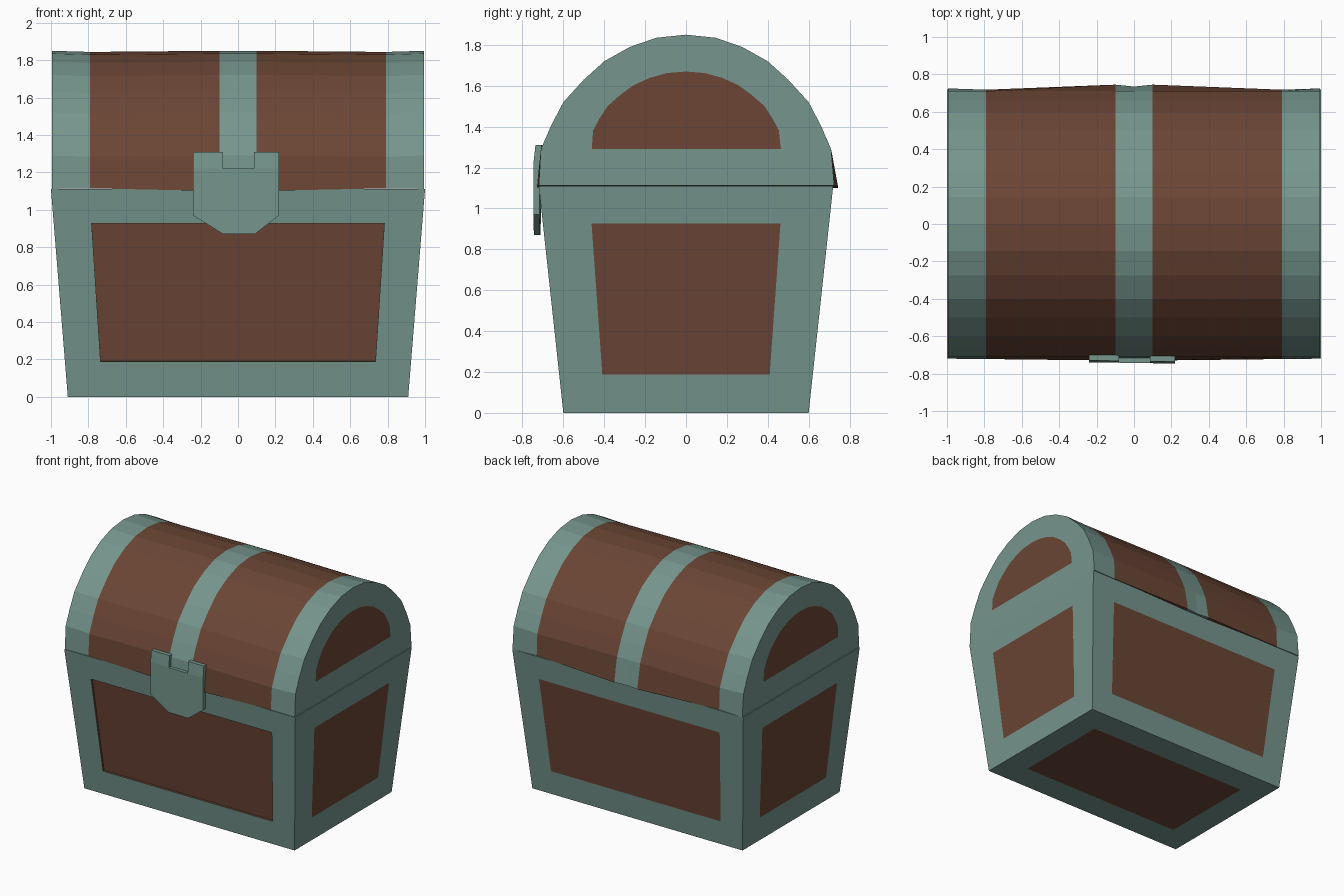
import bpy, bmesh
from mathutils import Vector

if "Cube" in bpy.data.objects:
    bpy.data.objects.remove(bpy.data.objects["Cube"])


def material(name, rgb):
    m = bpy.data.materials.new(name)
    m.diffuse_color = (*rgb, 1)
    m.use_nodes = True
    m.node_tree.nodes["Principled BSDF"].inputs["Base Color"].default_value = m.diffuse_color
    return m


TRIM = material("grey green metal", (0.180, 0.302, 0.266))
WOOD = material("brown wood", (0.146, 0.060, 0.036))


def finish(bm, name):
    bmesh.ops.remove_doubles(bm, verts=bm.verts, dist=0.0005)
    bmesh.ops.recalc_face_normals(bm, faces=bm.faces)
    mesh = bpy.data.meshes.new(name)
    bm.to_mesh(mesh)
    bm.free()
    ob = bpy.data.objects.new(name, mesh)
    bpy.context.collection.objects.link(ob)
    mesh.materials.append(TRIM)
    mesh.materials.append(WOOD)
    return ob


def face(bm, pts, mat=0):
    f = bm.faces.new([bm.verts.new(p) for p in pts])
    f.material_index = mat


def ring(bm, outer, inner, mat=0):
    n = len(outer)
    for i in range(n):
        j = (i + 1) % n
        face(bm, [outer[i], outer[j], inner[j], inner[i]], mat)


def framed(bm, a, b, c, d, u, v0, v1, depth=0.0):
    """Trim frame around a wooden panel on the quad a-b-c-d."""
    a, b, c, d = map(Vector, (a, b, c, d))

    def at(s, t):
        return a.lerp(b, s).lerp(d.lerp(c, s), t)
    lo, hi = (1 - u) / 2, (1 + u) / 2
    inner = [at(lo, v0), at(hi, v0), at(hi, v1), at(lo, v1)]
    ring(bm, [a, b, c, d], inner)
    if depth:
        n = (b - a).cross(d - a).normalized()
        sunk = [p - n * depth for p in inner]
        ring(bm, inner, sunk, 1)
        inner = sunk
    face(bm, inner, 1)


# Tapered base with framed panels on every side and underneath
H = 1.11
lo = [(-.91, -.6, 0), (.91, -.6, 0), (.91, .6, 0), (-.91, .6, 0)]
hi = [(-1, -.72, H), (1, -.72, H), (1, .72, H), (-1, .72, H)]
bm = bmesh.new()
for i in range(4):
    j = (i + 1) % 4
    framed(bm, lo[i], lo[j], hi[j], hi[i], .66 if i % 2 else .794,
           .17, .835, .015 if i == 0 else 0)
framed(bm, lo[3], lo[2], lo[1], lo[0], .78, .175, .825)
face(bm, hi)
finish(bm, "chest_base")

# Rounded lid: faceted arch through a few stations, slightly flared mid-length
half = [(.72, 1.112), (.71, 1.29), (.66, 1.405), (.60, 1.52), (.50, 1.63),
        (.40, 1.72), (.275, 1.79), (.145, 1.835), (0, 1.85)]
arch = half + [(-y, z) for y, z in half[-2::-1]]
# x, rim y at the back, rim y at the front, rim z, height offset
stations = [(.995, .725, .72, 1.112, 0), (.79, .718, .722, 1.115, -.006),
            (.1, .745, .730, 1.10, 0), (0, .735, .726, 1.10, 0)]
stations += [(-s[0], *s[1:]) for s in stations[-2::-1]]


def section(x, back, front, rim, dz):
    pts = [Vector((x, y, z + dz)) for y, z in arch]
    pts[0] = Vector((x, back, rim))
    pts[-1] = Vector((x, -front, rim))
    return pts


bm = bmesh.new()
rows = [section(*s) for s in stations]
for p, q in zip(rows, rows[1:]):
    wood = 1 if .1 < abs(p[0].x + q[0].x) / 2 < .79 else 0
    ring(bm, p, q, wood)
for end in (rows[0], rows[-1]):
    window = [Vector((p.x, p.y * .64, 1.29 + (p.z - 1.112) * .515)) for p in end]
    ring(bm, end, window)
    face(bm, window, 1)
finish(bm, "chest_lid")


# Latch plate with a notch at the top, leaning back with the lid
def latch_pt(x, z):
    return (x, -.743 - .015 * x + max(0, z - 1.22) * .11, z)


bm = bmesh.new()
for outline in (
        [(-.24, .97), (-.08, .87), (.09, .87), (.22, .97),
         (.22, 1.22), (.085, 1.22), (-.08, 1.22), (-.24, 1.22)],
        [(-.24, 1.22), (-.08, 1.22), (-.08, 1.31), (-.24, 1.31)],
        [(.085, 1.22), (.22, 1.22), (.22, 1.31), (.085, 1.31)]):
    face(bm, [latch_pt(*p) for p in outline])
bmesh.ops.remove_doubles(bm, verts=bm.verts, dist=0.0005)
kept = bm.faces[:]
grown = bmesh.ops.extrude_face_region(bm, geom=kept, use_keep_orig=True)["geom"]
for v in grown:
    if isinstance(v, bmesh.types.BMVert):
        v.co.y += .03
finish(bm, "latch")
